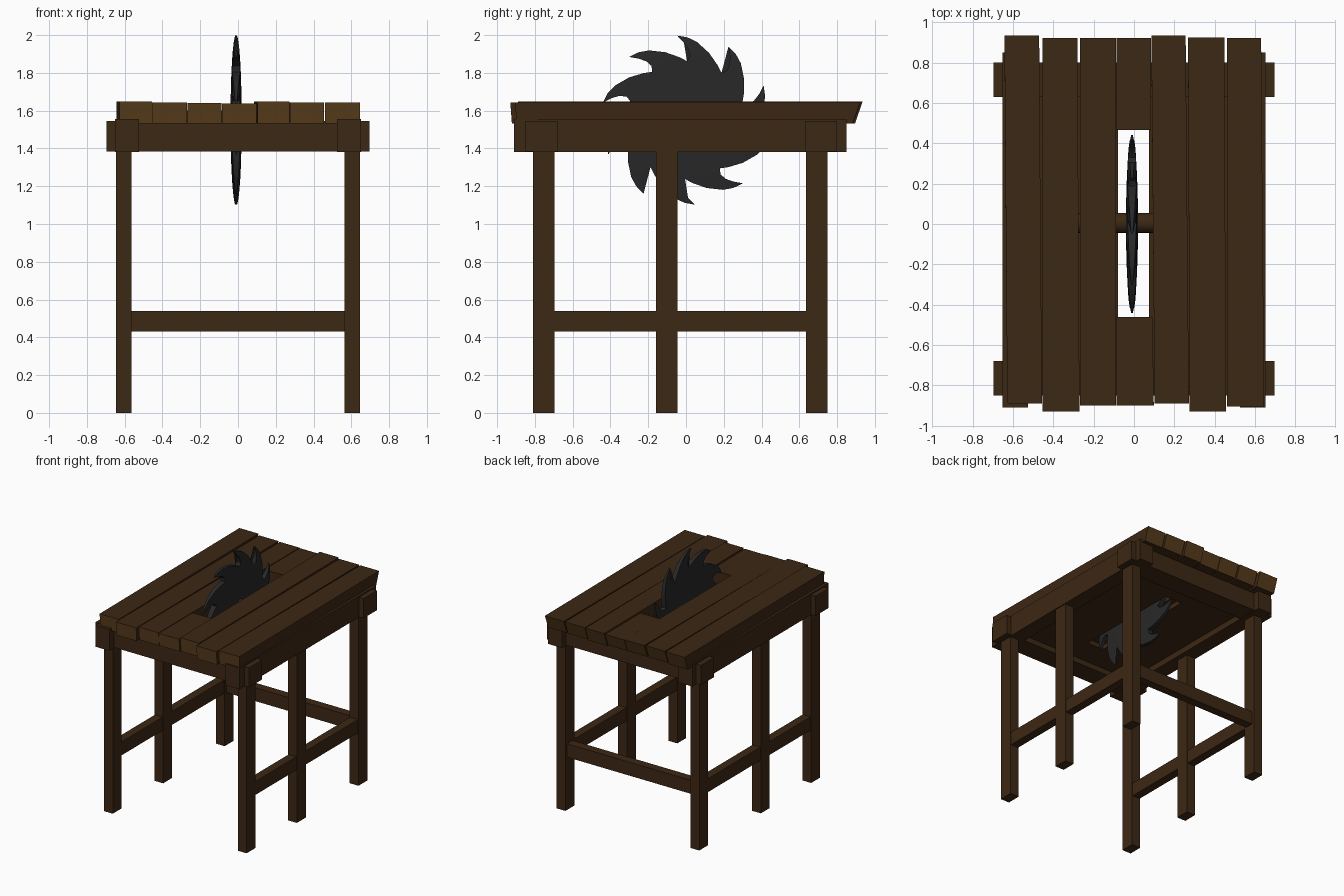
import bpy, bmesh
from math import radians, cos, sin, sqrt

if "Cube" in bpy.data.objects:
    bpy.data.objects.remove(bpy.data.objects["Cube"])

def material(name, rgb):
    m = bpy.data.materials.new(name)
    m.diffuse_color = (*rgb, 1)
    m.use_nodes = True
    m.node_tree.nodes["Principled BSDF"].inputs["Base Color"].default_value = m.diffuse_color
    return m

WOOD = material("dark_wood", (0.046, 0.021, 0.007))
CUT = material("cut_end_wood", (0.095, 0.045, 0.011))
STEEL = material("dark_steel", (0.021, 0.021, 0.022))

def finish(name, bm, *mats):
    bmesh.ops.recalc_face_normals(bm, faces=bm.faces)
    me = bpy.data.meshes.new(name)
    bm.to_mesh(me)
    bm.free()
    ob = bpy.data.objects.new(name, me)
    for m in mats:
        me.materials.append(m)
    bpy.context.collection.objects.link(ob)
    return ob

def box(name, x, y, z, xb=None, lean=(0, 0)):
    """Box from ranges; xb = x range at the back end, lean = undercut of the front / back ends."""
    xb = xb or x
    bm = bmesh.new()
    bmesh.ops.create_cube(bm, size=2)
    for v in bm.verts:
        i, j, k = (int(c > 0) for c in v.co)
        yy = y[j] + (0 if k else (-lean[1] if j else lean[0]))
        v.co = ((xb if j else x)[i], yy, z[k])
    if lean != (0, 0):
        bm.normal_update()
        for f in bm.faces:
            if abs(f.normal.y) > 0.8:
                f.material_index = 1
    return finish(name, bm, WOOD, CUT)

# Legs, side beams and side stretchers, mirrored left and right
for side, s in (("left", -1), ("right", 1)):
    def span(a, b):
        return tuple(sorted((s * a, s * b)))
    for pos, y in (("front", (-0.81, -0.695)), ("middle", (-0.16, -0.045)), ("back", (0.635, 0.75))):
        box(f"{side}_{pos}_leg", span(0.565, 0.645), y, (0, 1.42))
    box(f"{side}_beam", span(0.525, 0.652), (-0.91, 0.85), (1.38, 1.555))
    box(f"{side}_stretcher", span(0.57, 0.64), (-0.72, 0.66), (0.43, 0.54))

# Cross beams and the single back stretcher
box("front_cross_beam", (-0.695, 0.695), (-0.85, -0.68), (1.385, 1.545))
box("back_cross_beam", (-0.695, 0.695), (0.63, 0.80), (1.385, 1.545))
box("back_stretcher", (-0.58, 0.58), (0.657, 0.727), (0.43, 0.54))

# Panel under the planks, with a slot for the blade
xs, ys = (-0.54, -0.079, 0.075, 0.54), (-0.70, -0.46, 0.465, 0.65)
bm = bmesh.new()
grid = [[bm.verts.new((x, y, 1.43)) for y in ys] for x in xs]
for i in range(3):
    for j in range(3):
        if (i, j) != (1, 1):
            bm.faces.new((grid[i][j], grid[i + 1][j], grid[i + 1][j + 1], grid[i][j + 1]))
top = bmesh.ops.extrude_face_region(bm, geom=bm.faces[:], use_keep_orig=True)["geom"]
bmesh.ops.translate(bm, vec=(0, 0, 0.04), verts=[v for v in top if isinstance(v, bmesh.types.BMVert)])
finish("under_panel", bm, WOOD)

# Table planks: front x range, back x range, y range, top height
planks = [
    ((-0.628, -0.456), (-0.642, -0.470), (-0.89, 0.935), 1.648),
    ((-0.454, -0.270), (-0.454, -0.280), (-0.93, 0.922), 1.643),
    ((-0.267, -0.088), (-0.267, -0.090), (-0.90, 0.922), 1.640),
    ((0.102, 0.272), (0.086, 0.256), (-0.89, 0.935), 1.648),
    ((0.275, 0.456), (0.268, 0.448), (-0.93, 0.925), 1.643),
    ((0.460, 0.645), (0.460, 0.630), (-0.905, 0.922), 1.643),
]
for i, (xf, xb, y, top) in enumerate(planks):
    box(f"plank_{i + 1}", xf, y, (1.533, top), xb, (0.008, 0.04))

# Middle plank in two pieces, leaving the blade slot
box("slot_plank_front", (-0.086, 0.098), (-0.90, -0.46), (1.533, 1.637), (-0.086, 0.092), (0.008, 0))
box("slot_plank_back", (-0.086, 0.085), (0.465, 0.922), (1.533, 1.637), None, (0, 0.04))
for name in ("slot_plank_front", "slot_plank_back"):
    for f in bpy.data.objects[name].data.polygons:
        if abs(f.center.y) < 0.5:
            f.material_index = 0

# Axle carrying the blade
bpy.ops.mesh.primitive_cylinder_add(vertices=16, radius=0.05, depth=0.54,
                                    location=(-0.01, 0.005, 1.55), rotation=(0, radians(90), 0))
axle = bpy.context.object
axle.name = "axle"
axle.data.materials.append(WOOD)
bpy.ops.object.shade_smooth_by_angle()

# Saw blade: lens-shaped disc with ten hooked teeth
TEETH, STEP, TIP, ROOT = 10, 36, 24, -7
tooth = [(-9.5, 0.34), (-8, 0.375), (-4.5, 0.41), (0, 0.45),
         (-7, 0.438), (-14, 0.418), (-25, 0.376), (-36, 0.335)]
bm = bmesh.new()

def point(a, r, s):
    a = radians(a)
    return bm.verts.new((-0.01 + s * 0.03 * sqrt(1 - (r / 0.455) ** 2), r * cos(a), 1.55 + r * sin(a)))

sides = {}
for s in (-1, 1):
    rings = [[point(TIP + k * STEP + ROOT, r, s) for k in range(TEETH)] for r in (0.312, 0.24, 0.12)]
    for a, b in zip(rings, rings[1:]):
        for k in range(TEETH):
            bm.faces.new((a[k], a[k - 1], b[k - 1], b[k]))
    bm.faces.new(rings[-1])
    sides[s] = []
    for k in range(TEETH):
        outline = [rings[0][k], *(point(TIP + k * STEP + a, r, s) for a, r in tooth), rings[0][k - 1]]
        bm.faces.new(outline)
        sides[s].append(outline)
for la, lb in zip(sides[-1], sides[1]):
    for i in range(len(la) - 1):
        bm.faces.new((la[i], la[i + 1], lb[i + 1], lb[i]))
bmesh.ops.triangulate(bm, faces=[f for f in bm.faces if len(f.verts) == len(tooth) + 2 and
                                 f.calc_center_median().yz.length > 0 and f.verts[0].co.x != f.verts[1].co.x])
blade = finish("saw_blade", bm, STEEL)
bpy.ops.object.select_all(action='DESELECT')
blade.select_set(True)
bpy.context.view_layer.objects.active = blade
bpy.ops.object.shade_smooth_by_angle()
